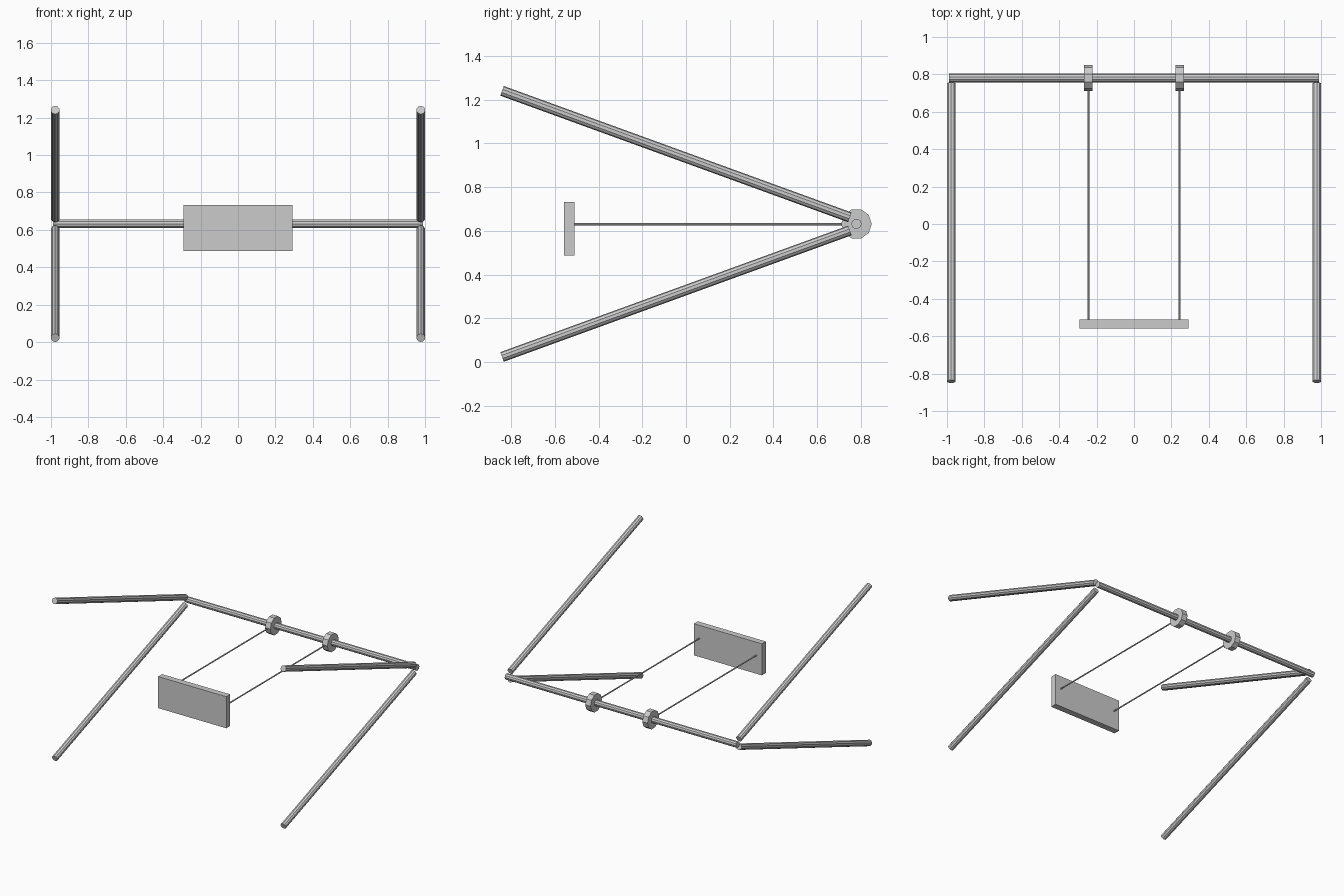
import bpy, bmesh
from mathutils import Vector, Matrix

cube = bpy.data.objects.get("Cube")
if cube:
    bpy.data.objects.remove(cube, do_unlink=True)

grey = bpy.data.materials.new("light grey")
grey.use_nodes = True
COLOUR = (0.6, 0.6, 0.6, 1.0)
grey.diffuse_color = COLOUR
grey.node_tree.nodes["Principled BSDF"].inputs["Base Color"].default_value = COLOUR


def finish(name, bm):
    mesh = bpy.data.meshes.new(name)
    bm.to_mesh(mesh)
    bm.free()
    mesh.materials.append(grey)
    obj = bpy.data.objects.new(name, mesh)
    bpy.context.collection.objects.link(obj)
    return obj


def rod(name, start, end, radius, sides=10):
    """Flat-sided capped cylinder between two points."""
    a, b = Vector(start), Vector(end)
    turn = Vector((0, 0, 1)).rotation_difference(b - a).to_matrix().to_4x4()
    bm = bmesh.new()
    bmesh.ops.create_cone(bm, cap_ends=True, segments=sides, radius1=radius,
                          radius2=radius, depth=(b - a).length,
                          matrix=Matrix.Translation((a + b) / 2) @ turn)
    return finish(name, bm)


def box(name, low, high):
    lo, hi = Vector(low), Vector(high)
    bm = bmesh.new()
    bmesh.ops.create_cube(bm, size=1, matrix=Matrix.Translation((lo + hi) / 2)
                          @ Matrix.Diagonal((*(hi - lo), 1)))
    return finish(name, bm)


BAR_Y, BAR_Z, TUBE = 0.78, 0.632, 0.0235

# Top bar of the swing frame, which lies on its side
rod("top_bar", (-0.988, BAR_Y, BAR_Z), (0.988, BAR_Y, BAR_Z), TUBE)

for side, s in (("left", 1), ("right", -1)):
    # Pair of splayed legs at each end of the bar
    for level, v in (("upper", 1), ("lower", -1)):
        rod(f"{level}_leg_{side}", (s * 0.9775, 0.75, BAR_Z + v * 0.030),
            (s * 0.9775, -0.842, BAR_Z + v * 0.609), TUBE)
    # Collar around the bar, and the rope hanging from it
    x = s * 0.244
    rod(f"collar_{side}", (x - 0.0225, BAR_Y, BAR_Z), (x + 0.0225, BAR_Y, BAR_Z), 0.07)
    rod(f"rope_{side}", (x, 0.73, 0.63), (x, -0.53, 0.63), 0.005, 8)

# Seat board
box("seat", (-0.291, -0.559, 0.488), (0.291, -0.511, 0.732))
